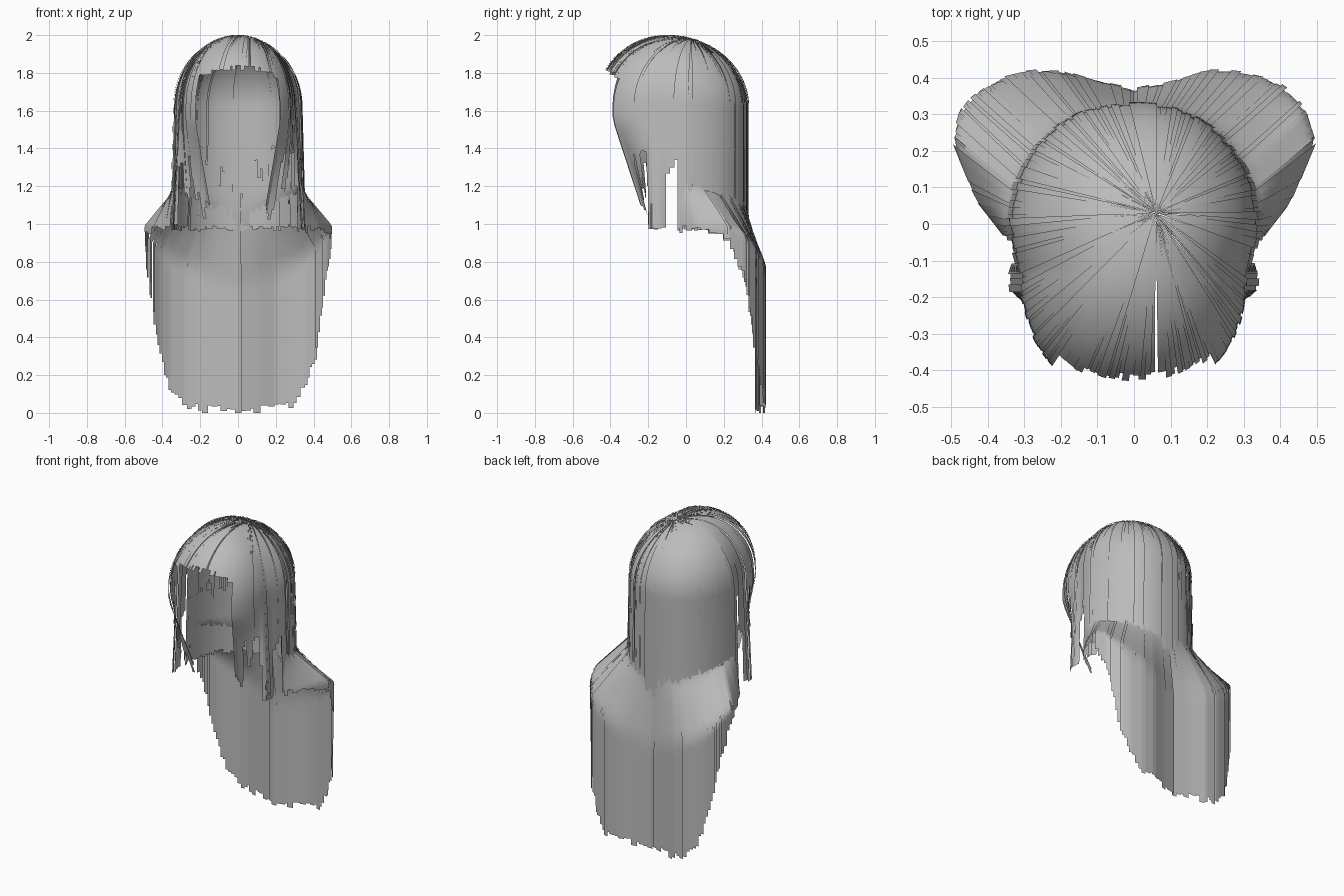
import bpy, bmesh, math, random
from mathutils import Vector

random.seed(4)
cube = bpy.data.objects.get("Cube")
if cube:
    bpy.data.objects.remove(cube)

grey = bpy.data.materials.new("hair grey")
grey.use_nodes = True
grey.diffuse_color = (0.5, 0.5, 0.5, 1)
bsdf = grey.node_tree.nodes["Principled BSDF"]
bsdf.inputs["Base Color"].default_value = (0.5, 0.5, 0.5, 1)
bsdf.inputs["Roughness"].default_value = 0.7

# Head dimensions
CY, BACK, FRONT = -0.10, 0.43, 0.38
RIM, DOME, POWER = 1.62, 0.38, 2.3
CROWN = Vector((0.06, 0.03))


def clamp(v):
    return max(0.0, min(1.0, v))


def half_width(y):
    """The head is narrower at the face than behind the ears."""
    return 0.31 + 0.035 * clamp((y + 0.13) / 0.13)


def outline(a):
    """Horizontal head outline at an angle (0 = left side, 90 deg = back)."""
    c, s = math.cos(a), math.sin(a)
    e = 2 / POWER
    y = CY + math.copysign(abs(s) ** e, s) * (BACK if s > 0 else FRONT)
    return Vector((math.copysign(abs(c) ** e, c) * half_width(y), y))


def dome_height(x, y):
    dy = y - CY
    ry = BACK if dy > 0 else FRONT
    rho = (abs(x / half_width(y)) ** POWER + abs(dy / ry) ** POWER) ** (1 / POWER)
    return RIM + DOME * math.sqrt(max(0, 1 - rho * rho))


def cap_point(a, k, puff=0.0, inset=1.0):
    """k in 0..1 runs over the dome from the crown, beyond 1 hangs down."""
    rim = outline(a)
    if k <= 1:
        p = CROWN.lerp(rim, math.sin(k * math.pi / 2))
        z = dome_height(p.x, p.y)
    else:
        drop = k - 1
        z = RIM - drop
        flare = 0.16 if -0.2 < rim.y < -0.12 else 0.08
        w = clamp((-0.2 - rim.y) / 0.17)        # face locks curl to the chin
        u = clamp((1.55 - z) / 0.55) * w
        p = Vector((rim.x * (1 + flare * drop) * (1 - 0.45 * u), rim.y + 0.18 * u))
    f = (1 + puff) * inset
    return Vector((p.x * f, CY + (p.y - CY) * f, z + puff * 0.2))


def ribbon(bm, left, right):
    rows = [(bm.verts.new(l), bm.verts.new(r)) for l, r in zip(left, right)]
    for (a, b), (c, d) in zip(rows, rows[1:]):
        bm.faces.new((a, c, d, b)).smooth = True


def finish(bm, name):
    mesh = bpy.data.meshes.new(name)
    bm.to_mesh(mesh)
    bm.free()
    mesh.materials.append(grey)
    ob = bpy.data.objects.new(name, mesh)
    bpy.context.collection.objects.link(ob)


def cap_strand(bm, a, half, z_end, inset=1.0, first=0.0):
    keys = [i / 24 for i in range(25)] + [1 + i * 0.05 for i in range(1, 14)]
    keys = [k for k in keys if k >= first and cap_point(a, k).z > z_end]
    if z_end < RIM:
        keys.append(1 + RIM - z_end)
    puff = random.uniform(-0.012, 0.012)
    ribbon(bm, [cap_point(a - half, k, puff, inset) for k in keys],
           [cap_point(a + half, k, puff, inset) for k in keys])


def strand_end(rim):
    """How far down a strand hangs, by where it leaves the head."""
    r = random.random()
    if rim.y > -0.035:
        return 0.96 + 0.03 * r                  # back and sides
    if rim.y > -0.12:
        return 1.25 + 0.35 * r                  # gap at the ear
    if rim.y > -0.2:
        return 0.97 + 0.03 * r                  # lock before the ear
    if abs(rim.x) < 0.225:
        return 1.825 - 1.0 * rim.x ** 2 - 0.015 * r   # fringe over the face
    if abs(rim.x) < 0.262:
        return 1.0 + 0.12 * r                   # face locks
    return 1.12 + 0.28 * r


# Outer cap strands, sorted by region, with a parting left of centre
COUNT = 160
STEP = math.tau / COUNT
PARTING = math.radians(-81)
parts = {n: bmesh.new() for n in ("back_hair", "side_hair", "fringe")}
for i in range(1, COUNT):
    a = PARTING + i * STEP
    rim = outline(a)
    region = "back_hair" if rim.y > -0.035 else "side_hair"
    if rim.y < -0.2 and abs(rim.x) < 0.225:
        region = "fringe"
    cap_strand(parts[region], a, STEP * random.uniform(0.6, 0.75), strand_end(rim))
for name, bm in parts.items():
    finish(bm, name)

# Under layer that lines the back of the head and ends raggedly at the nape
bm = bmesh.new()
for i in range(71):
    a = math.radians(20 + 2 * i)
    x = abs(outline(a).x)
    cap_strand(bm, a, math.radians(random.uniform(1.1, 1.6)),
               1.08 + 0.9 * x + random.uniform(0, 0.18), 0.965, 0.3)
finish(bm, "nape_hair")

# Long layer: shoulder outline (x, y) and the height where each strand ends
SHOULDER = [(0.36, -0.03, 0.97), (0.43, 0.06, 0.97), (0.5, 0.23, 0.92),
            (0.475, 0.31, 0.73), (0.45, 0.34, 0.55), (0.41, 0.375, 0.3),
            (0.36, 0.4, 0.13), (0.28, 0.42, 0.04), (0.2, 0.42, 0.02),
            (0.1, 0.39, 0.01), (0, 0.37, 0.01)]
SPANS = len(SHOULDER) - 1


def shoulder(t):
    t = max(0, min(SPANS, t))
    i = min(int(t), SPANS - 1)
    return Vector(SHOULDER[i]).lerp(Vector(SHOULDER[i + 1]), t - i)


def long_point(t, z, puff):
    g = clamp(t / SPANS)
    start = cap_point(math.radians(7 + 83 * g), 1 + RIM - z, 0, 0.98)
    top, low = 1.22 - 0.14 * g, 0.99 - 0.4 * max(0, g - 0.2)
    u = clamp((top - z) / (top - low))
    target = shoulder(t)
    x = start.x + (target.x - start.x) * u
    y = start.y + (target.y - start.y) * u
    return Vector((x * (1 + puff), y + puff * 0.5, z))


PER_SPAN, ROWS = 4, 24
for side, name in ((1, "long_hair_left"), (-1, "long_hair_right")):
    bm = bmesh.new()
    for i in range(SPANS * PER_SPAN + 1):
        t = i / PER_SPAN
        end = max(0, shoulder(t).z + random.uniform(-0.02, 0.03))
        if i == SPANS * PER_SPAN:
            end = 0
        zs = [1.4 + (end - 1.4) * j / ROWS for j in range(ROWS + 1)]
        half = random.uniform(0.6, 0.75) / PER_SPAN
        puff = random.uniform(-0.012, 0.008)
        edges = [[long_point(t + d, z, puff) for z in zs] for d in (-half, half)]
        for p in edges[0] + edges[1]:
            p.x *= side
        ribbon(bm, *edges[::side])
    finish(bm, name)
